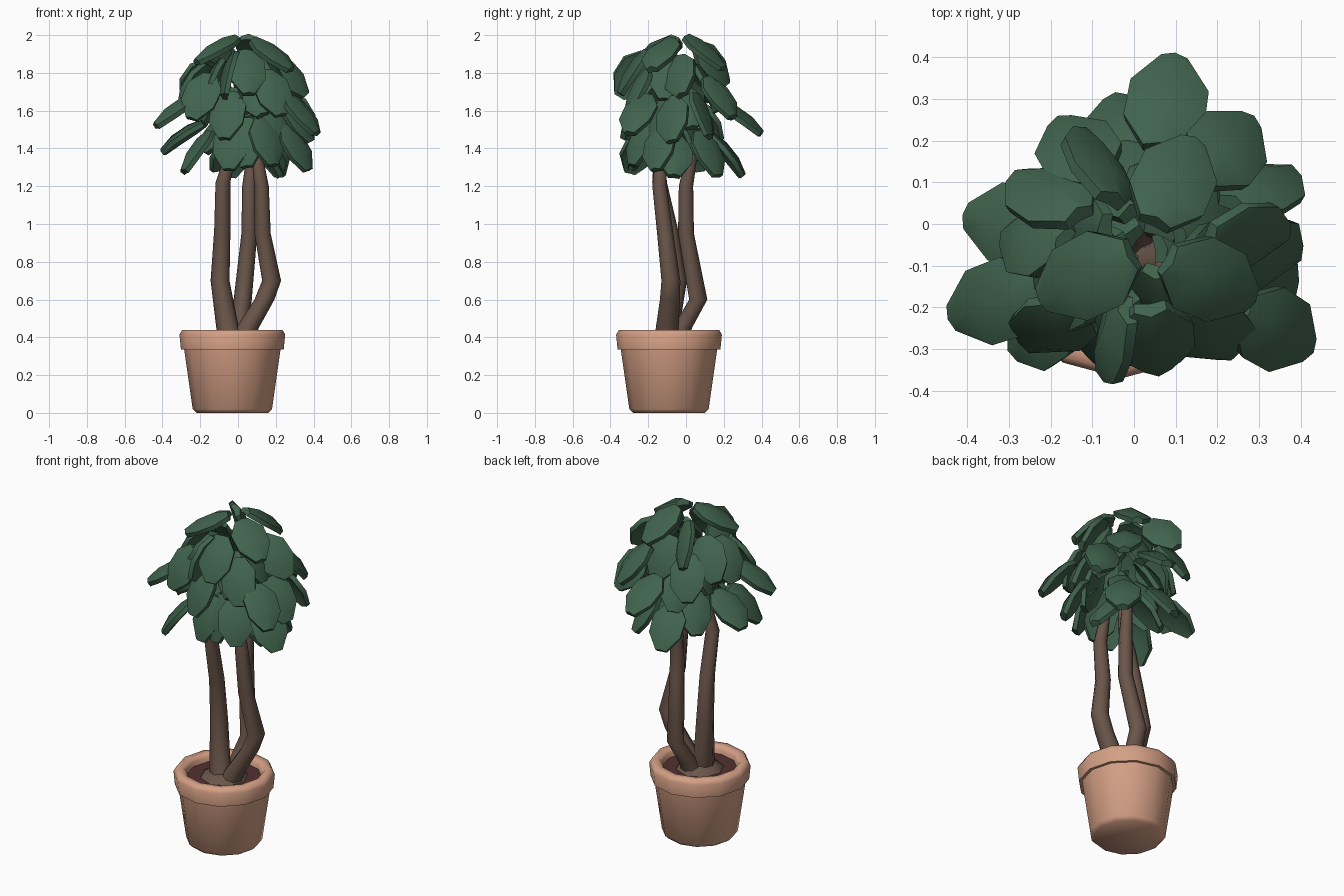
import bpy, bmesh, math, random
from mathutils import Vector, Matrix

if "Cube" in bpy.data.objects:
    bpy.data.objects.remove(bpy.data.objects["Cube"])

random.seed(4)
PX, PY = -0.03, -0.09  # pot centre


def mat(name, rgb):
    m = bpy.data.materials.new(name)
    m.diffuse_color = (*rgb, 1)
    m.use_nodes = True
    m.node_tree.nodes["Principled BSDF"].inputs["Base Color"].default_value = m.diffuse_color
    return m


TERRACOTTA = mat("terracotta", (0.66, 0.35, 0.235))
SOIL = mat("dark_soil", (0.085, 0.03, 0.03))
BARK = mat("bark_brown", (0.145, 0.092, 0.068))
GREEN = mat("leaf_green", (0.052, 0.125, 0.075))


def finish(name, bm, material, angle):
    bmesh.ops.recalc_face_normals(bm, faces=bm.faces)
    me = bpy.data.meshes.new(name)
    bm.to_mesh(me)
    bm.free()
    ob = bpy.data.objects.new(name, me)
    bpy.context.collection.objects.link(ob)
    me.materials.append(material)
    bpy.ops.object.select_all(action='DESELECT')
    ob.select_set(True)
    bpy.context.view_layer.objects.active = ob
    bpy.ops.object.shade_smooth_by_angle(angle=math.radians(angle))
    return ob


def tube(name, stations, sides, material, angle=60):
    """Horizontal rings (x, y, z, radius) joined up and capped."""
    bm = bmesh.new()
    rings = []
    for x, y, z, r in stations:
        rings.append([bm.verts.new((x + r * math.cos(2 * math.pi * i / sides),
                                    y + r * math.sin(2 * math.pi * i / sides), z))
                      for i in range(sides)])
    for a, b in zip(rings, rings[1:]):
        for i in range(sides):
            j = (i + 1) % sides
            bm.faces.new((a[i], a[j], b[j], b[i]))
    bm.faces.new(rings[0])
    bm.faces.new(rings[-1])
    return finish(name, bm, material, angle)


def lathe(name, profile, material, sides=12):
    return tube(name, [(PX, PY, z, r) for r, z in profile], sides, material)


# pot with rim, soil and root mound
lathe("pot", [(0.19, 0), (0.21, 0.02), (0.255, 0.335), (0.272, 0.335), (0.28, 0.415),
              (0.265, 0.44), (0.225, 0.44), (0.21, 0.42), (0.205, 0.37)], TERRACOTTA)
lathe("soil", [(0.20, 0.36), (0.212, 0.395)], SOIL)
lathe("root_mound", [(0.14, 0.38), (0.13, 0.40), (0.06, 0.43)], BARK, 8)

# three winding trunks
tube("trunk_left", [(-.03, -.10, .38, .068), (-.055, -.095, .45, .06), (-.095, -.045, .70, .05),
                    (-.083, -.085, .97, .043), (-.08, -.14, 1.22, .039), (-.04, -.14, 1.36, .03),
                    (0, -.11, 1.5, .01)], 8, BARK)
tube("trunk_back", [(-.01, -.05, .38, .06), (0, -.02, .45, .052), (.025, .065, .60, .048),
                    (.06, .0, .95, .042), (.06, .0, 1.2, .038), (.075, .03, 1.36, .03),
                    (.07, .02, 1.55, .01)], 8, BARK)
tube("trunk_right", [(.02, -.10, .38, .065), (.05, -.10, .45, .06), (.14, -.085, .60, .053),
                     (.178, -.08, .70, .05), (.13, -.11, .95, .043), (.125, -.14, 1.2, .038),
                     (.095, -.13, 1.4, .028), (.06, -.1, 1.52, .01)], 8, BARK)

# leaves: centre x, y, z, downward pitch, roll; each tip points away from the crown axis
LEAVES = [
    (.10, .11, 1.92, 38, 0), (-.12, -.13, 1.935, 28, 0), (.19, -.14, 1.91, 36, 8),
    (.05, -.29, 1.81, 58, 0), (-.08, .15, 1.85, 50, 60), (-.21, .08, 1.77, 50, 35),
    (-.06, -.28, 1.79, 55, 65), (.28, -.04, 1.79, 48, 40),
    (-.34, -.19, 1.61, 35, 0), (.35, -.26, 1.59, 48, 0), (.08, .30, 1.57, 36, 0),
    (.23, .19, 1.68, 50, 0), (.31, .10, 1.58, 55, -40), (-.25, -.03, 1.74, 60, 20),
    (-.06, -.29, 1.58, 65, 0), (.19, -.27, 1.70, 60, 20), (-.2, -.26, 1.68, 60, -30),
    (-.14, .19, 1.68, 55, 10), (.33, -.08, 1.56, 60, 30),
    (-.3, 0, 1.47, 35, 0), (-.23, -.25, 1.39, 50, 20), (-.04, -.26, 1.42, 70, 0),
    (.16, -.25, 1.44, 65, 0), (.32, -.15, 1.41, 60, 20), (-.03, .23, 1.37, 52, 0),
    (.19, .13, 1.38, 60, 0),
]
AXIS = Vector((0.02, -0.06))

# inner leaves fill the crown
for i in range(14):
    a = i * 2.4
    r = random.uniform(.12, .2)
    LEAVES.append((AXIS.x + r * math.cos(a), AXIS.y + r * math.sin(a), 1.37 + .032 * i,
                   random.uniform(50, 75), random.uniform(-45, 45)))

bm = bmesh.new()
for x, y, z, pitch, roll in LEAVES:
    az = math.atan2(y - AXIS.y, x - AXIS.x)
    M = (Matrix.Translation((x, y, z)) @ Matrix.Rotation(az, 4, 'Z')
         @ Matrix.Rotation(math.radians(pitch), 4, 'Y')
         @ Matrix.Rotation(math.radians(roll), 4, 'X'))
    layers = []
    for side in (1, -1):
        rows = []
        # half widths along the leaf: narrow stem end, broad middle, pointed tip
        for u, w in ((-.135, .04), (-.06, .098), (.045, .095), (.135, .032)):
            rows.append([bm.verts.new(M @ Vector((u, k * w * (1 if side > 0 else .93),
                                                  side * (.019 - .006 * abs(k)) + .012
                                                  - .28 * w * abs(k) - 1.4 * u * u)))
                         for k in (-1, 0, 1)])
        for a, b in zip(rows, rows[1:]):
            for k in (0, 1):
                bm.faces.new((a[k], b[k], b[k + 1], a[k + 1]))
        layers.append(rows[0] + [r[2] for r in rows[1:]] + [rows[-1][1]]
                      + [r[0] for r in rows[:0:-1]])
    top, bot = layers
    n = len(top)
    for i in range(n):
        j = (i + 1) % n
        bm.faces.new((top[i], top[j], bot[j], bot[i]))
finish("leaves", bm, GREEN, 50)
